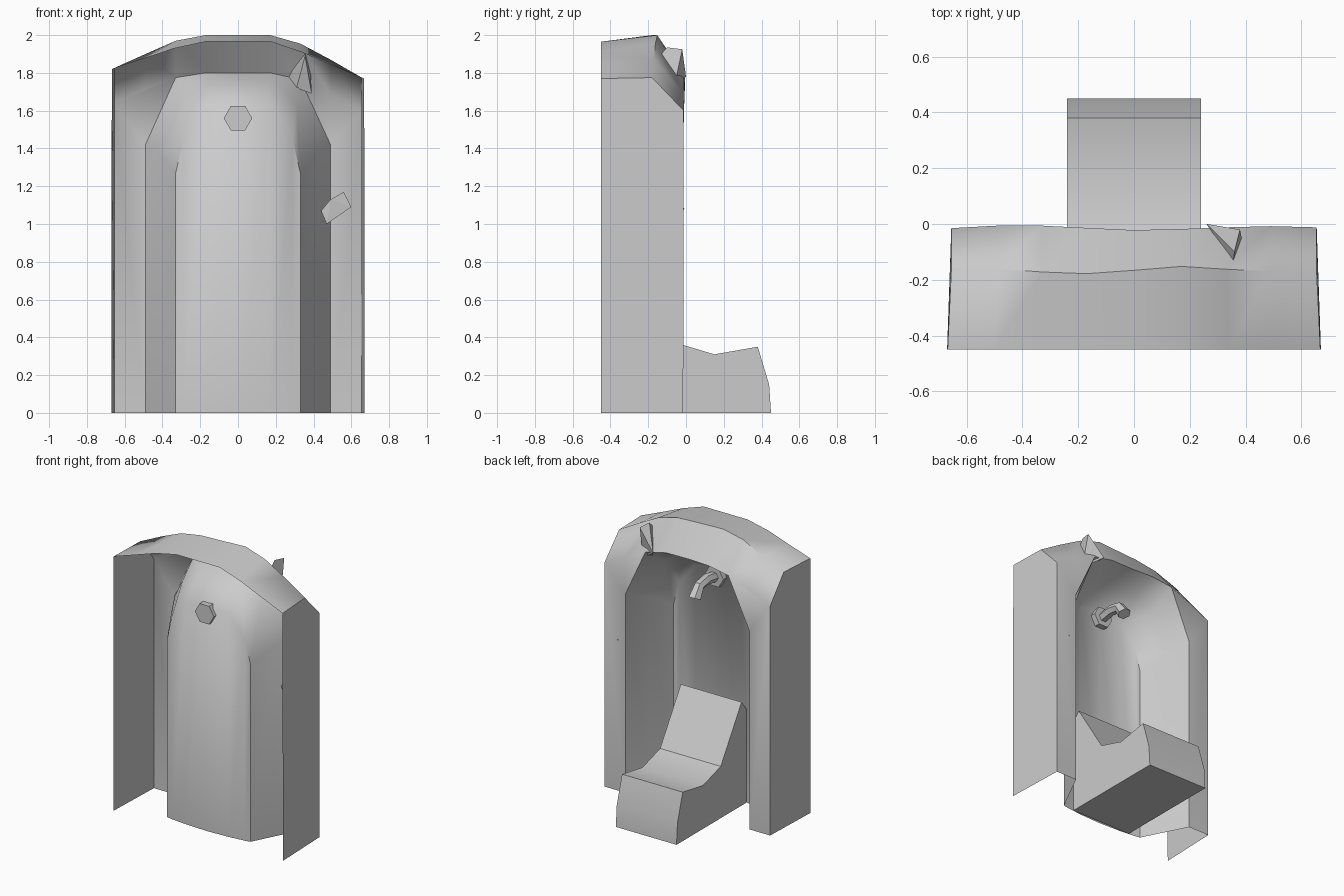
import bpy, bmesh, math
from mathutils import Vector

if "Cube" in bpy.data.objects:
    bpy.data.objects.remove(bpy.data.objects["Cube"])


def finish(name, bm, angle=None):
    bmesh.ops.remove_doubles(bm, verts=bm.verts, dist=0.0005)
    bmesh.ops.recalc_face_normals(bm, faces=bm.faces)
    me = bpy.data.meshes.new(name)
    bm.to_mesh(me)
    bm.free()
    ob = bpy.data.objects.new(name, me)
    bpy.context.collection.objects.link(ob)
    if angle:
        bpy.ops.object.select_all(action='DESELECT')
        ob.select_set(True)
        bpy.context.view_layer.objects.active = ob
        bpy.ops.object.shade_smooth_by_angle(angle=math.radians(angle))
    return ob


def face(bm, pts):
    return bm.faces.new([bm.verts.new(p) for p in pts])


def strip(bm, a, b):
    for i in range(len(a) - 1):
        face(bm, (a[i], a[i + 1], b[i + 1], b[i]))


# Arched stone shell: open at the back and underneath
bm = bmesh.new()
xs = [-.655, -.49, -.33, -.17, 0, .17, .33, .49, .655]
back_z = [1.82, 1.875, 1.93, 1.965, 1.965, 1.965, 1.91, 1.84, 1.77]
ridge_z = [1.825, 1.9, 1.97, 2.0, 2.0, 2.0, 1.955, 1.87, 1.775]
lip_z = [1.64, 1.71, 1.775, 1.80, 1.80, 1.80, 1.765, 1.685, 1.60]
ridge_y = [-.17, -.16, -.172, -.178, -.166, -.152, -.162, -.17, -.18]
lip_y = [-.015, -.006, -.006, -.014, -.022, -.018, -.012, -.008, -.012]
back = [(x * 1.02, -.45, z) for x, z in zip(xs, back_z)]
ridge = list(zip(xs, ridge_y, ridge_z))
lip = list(zip(xs, lip_y, lip_z))
strip(bm, back, ridge)
strip(bm, ridge, lip)

# Side walls and the pillar faces beside the niche
for s, e, m, n in ((-1, 0, 1, 2), (1, 8, 7, 6)):
    face(bm, [(s * .67, -.45, 0), (s * .655, -.015, 0), lip[e], ridge[e], back[e]])
    face(bm, [(s * .655, -.015, 0), (s * .49, -.015, 0), (s * .49, -.015, 1.42),
              lip[n], lip[m], lip[e]])

# Niche with bowed back and domed top
front = ([(-.49, -.015, 0), (-.49, -.015, 1.42)] + lip[2:7]
         + [(.49, -.015, 1.42), (.49, -.015, 0)])
half = [(-.33, -.33, 0), (-.33, -.33, 1.27), (-.29, -.337, 1.44), (-.17, -.35, 1.59)]
inner = half + [(0, -.357, 1.61)] + [(-x, y, z) for x, y, z in reversed(half)]
lift = [0, .02, .03, .035, .035, .035, .03, .02, 0]
middle = [(Vector(f) + Vector(b)) / 2 + Vector((0, -.015 if h > .02 else 0, h))
          for f, b, h in zip(front, inner, lift)]
strip(bm, front, middle)
strip(bm, middle, inner)
top = inner[1:-1]
strip(bm, [(x, y, 0) for x, y, z in top], top)
finish("arched_shell", bm, 50)

# Basin block: one side profile extruded across x
bm = bmesh.new()
prof = [(-.34, 0), (-.34, .67), (-.285, .74), (-.05, .37), (.15, .31),
        (.38, .35), (.44, .15), (.45, 0)]
f = face(bm, [(-.24, y, z) for y, z in prof])
ext = bmesh.ops.extrude_face_region(bm, geom=[f])
bmesh.ops.translate(bm, vec=(.48, 0, 0),
                    verts=[v for v in ext["geom"] if isinstance(v, bmesh.types.BMVert)])
finish("basin", bm, 30)


# Six-sided tube along a path in the yz plane: (y, z, tilt, radius)
def tube(name, path):
    bm = bmesh.new()
    rings = []
    for y, z, tilt, r in path:
        t = math.radians(tilt)
        rings.append([(r * math.cos(a), y - r * math.sin(a) * math.sin(t),
                       z + r * math.sin(a) * math.cos(t))
                      for a in (k * math.pi / 3 for k in range(7))])
    for a, b in zip(rings, rings[1:]):
        strip(bm, a, b)
    face(bm, rings[0][:-1])
    face(bm, rings[-1][:-1])
    finish(name, bm, 30)


tube("spout_flange", [(-.38, 1.56, 0, .075), (-.315, 1.56, 0, .075)])
tube("spout_pipe", [(-.32, 1.56, 0, .036), (-.23, 1.575, 0, .036),
                    (-.15, 1.56, -35, .036), (-.1, 1.49, -65, .045)])


# Loose stone chips set in the shell
def chip(name, pts):
    bm = bmesh.new()
    for p in pts:
        bm.verts.new(p)
    bmesh.ops.convex_hull(bm, input=bm.verts)
    finish(name, bm)


chip("upper_chip", [(.26, 0, 1.78), (.36, -.10, 1.935), (.38, -.02, 1.925),
                    (.355, -.14, 1.89), (.39, -.07, 1.69), (.31, -.07, 1.72)])
chip("lower_chip", [(.44, -.14, 1.07), (.47, -.14, 1.0), (.60, -.10, 1.09),
                    (.56, -.10, 1.17), (.49, -.13, 1.13), (.55, -.008, 1.08)])
